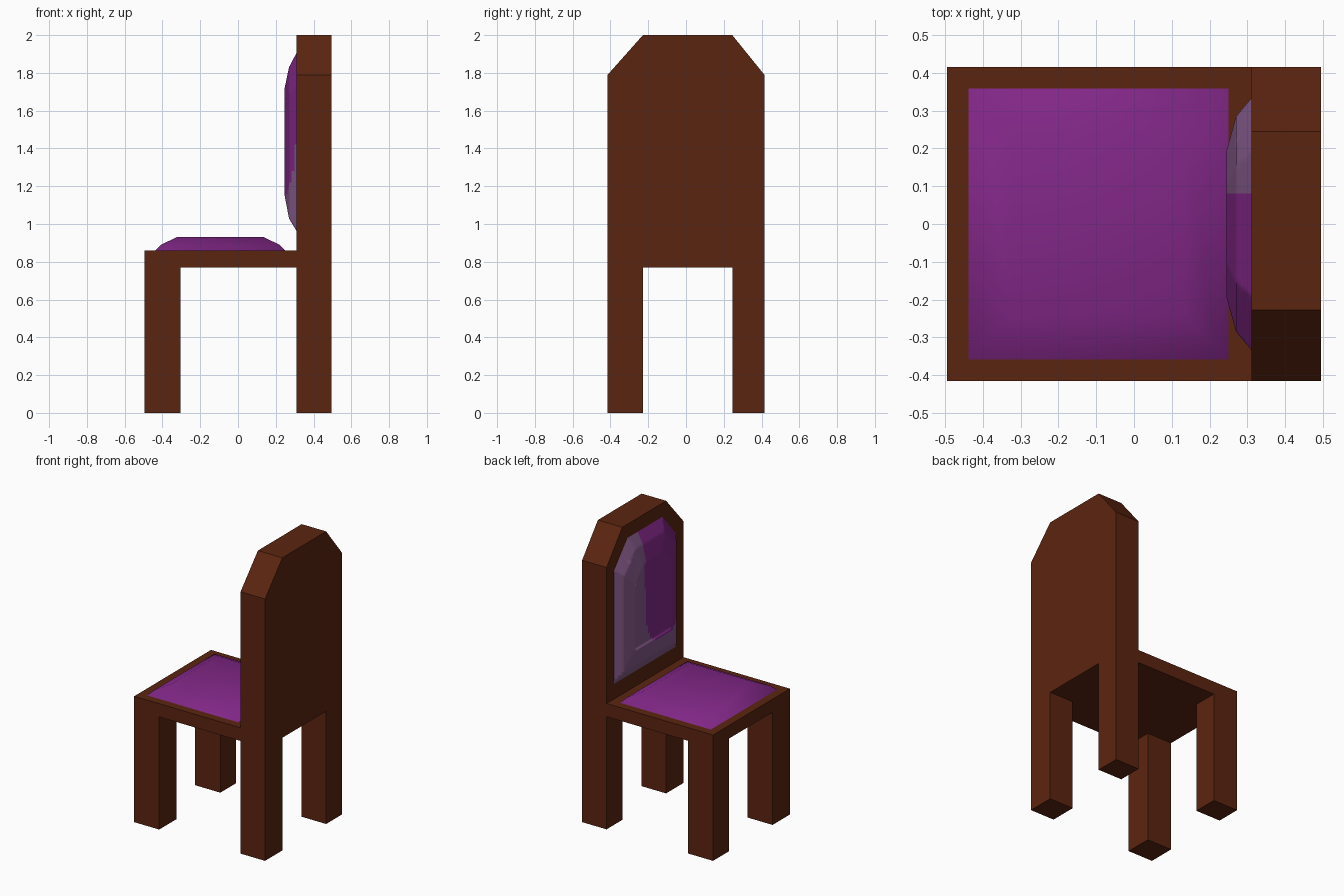
import bpy, bmesh
from mathutils import Vector

if "Cube" in bpy.data.objects:
    bpy.data.objects.remove(bpy.data.objects["Cube"])


def material(name, rgb):
    m = bpy.data.materials.new(name)
    m.diffuse_color = (*rgb, 1)
    m.use_nodes = True
    m.node_tree.nodes["Principled BSDF"].inputs["Base Color"].default_value = m.diffuse_color
    return m


WOOD = material("brown wood", (0.105, 0.018, 0.005))
PURPLE = material("purple fabric", (0.22, 0.02, 0.24))
FADED = material("faded purple fabric", (0.23, 0.10, 0.25))


def finish(bm, name, *mats):
    bmesh.ops.recalc_face_normals(bm, faces=bm.faces[:])
    me = bpy.data.meshes.new(name)
    bm.to_mesh(me)
    bm.free()
    for m in mats:
        me.materials.append(m)
    ob = bpy.data.objects.new(name, me)
    bpy.context.collection.objects.link(ob)
    return ob


def box(name, x0, x1, y0, y1, z0, z1):
    bm = bmesh.new()
    bmesh.ops.create_cube(bm, size=1)
    for v in bm.verts:
        v.co = ((x0 + x1) / 2 + v.co.x * (x1 - x0),
                (y0 + y1) / 2 + v.co.y * (y1 - y0),
                (z0 + z1) / 2 + v.co.z * (z1 - z0))
    return finish(bm, name, WOOD)


def loft(rings):
    """Domed cushion: joins the rings and caps the last one."""
    bm = bmesh.new()
    loops = [[bm.verts.new(p) for p in ring] for ring in rings]
    n = len(loops[0])
    for a, b in zip(loops, loops[1:]):
        for i in range(n):
            j = (i + 1) % n
            bm.faces.new((a[i], a[j], b[j], b[i]))
    cap = bm.faces.new(loops[-1])
    cap.normal_update()
    bmesh.ops.recalc_face_normals(bm, faces=bm.faces[:])
    return bm


# Seat and front legs
box("seat", -0.495, 0.31, -0.415, 0.415, 0.77, 0.86)
for side, y0, y1 in (("right", -0.415, -0.228), ("left", 0.245, 0.415)):
    box("front_leg_" + side, -0.495, -0.305, y0, y1, 0, 0.77)

# Backrest with its two legs, one extruded profile
profile = [(-0.415, 0), (-0.228, 0), (-0.228, 0.77), (0.245, 0.77), (0.245, 0),
           (0.415, 0), (0.415, 1.79), (0.245, 2), (-0.228, 2), (-0.415, 1.79)]
bm = bmesh.new()
face = bm.faces.new([bm.verts.new((0.31, y, z)) for y, z in profile])
ext = bmesh.ops.extrude_face_region(bm, geom=[face], use_keep_orig=True)
for v in ext["geom"]:
    if isinstance(v, bmesh.types.BMVert):
        v.co.x = 0.495
finish(bm, "backrest", WOOD)

# Seat cushion
rings = []
for inset, z in ((0, 0.855), (0.035, 0.89), (0.122, 0.932)):
    x0, x1, y = -0.443 + inset, 0.255 - inset, 0.363 - inset
    rings.append([(x0, -y, z), (x1, -y, z), (x1, y, z), (x0, y, z)])
bm = loft(rings)
for f in bm.faces:
    f.smooth = True
finish(bm, "seat_cushion", PURPLE)

# Back cushion: x, half width, bottom, shoulder, top half width, top
rings = []
for x, w, zb, zs, t, zt in ((0.312, 0.335, 0.96, 1.74, 0.19, 1.91),
                            (0.27, 0.285, 1.03, 1.69, 0.155, 1.83),
                            (0.245, 0.195, 1.16, 1.60, 0.105, 1.71)):
    rings.append([(x, -w, zb), (x, w, zb), (x, w, zs),
                  (x, t, zt), (x, -t, zt), (x, -w, zs)])
bm = loft(rings)

# Fine grid cuts so the faded area gets a clean curved border
for axis, start, count in ((Vector((0, 1, 0)), -0.32, 33), (Vector((0, 0, 1)), 0.98, 47)):
    for i in range(count):
        bmesh.ops.bisect_plane(bm, geom=bm.verts[:] + bm.edges[:] + bm.faces[:],
                               plane_co=axis * (start + 0.02 * i), plane_no=axis)
for f in bm.faces:
    f.smooth = True
    c = f.calc_center_median()
    dy, dz = c.y + 0.12, max(0, 1.55 - c.z)
    if c.z > 1.6:
        dy = max(0, dy)
    f.material_index = int(abs(dy / 0.21) ** 3 + (dz / 0.42) ** 3 > 1)
finish(bm, "back_cushion", PURPLE, FADED)
